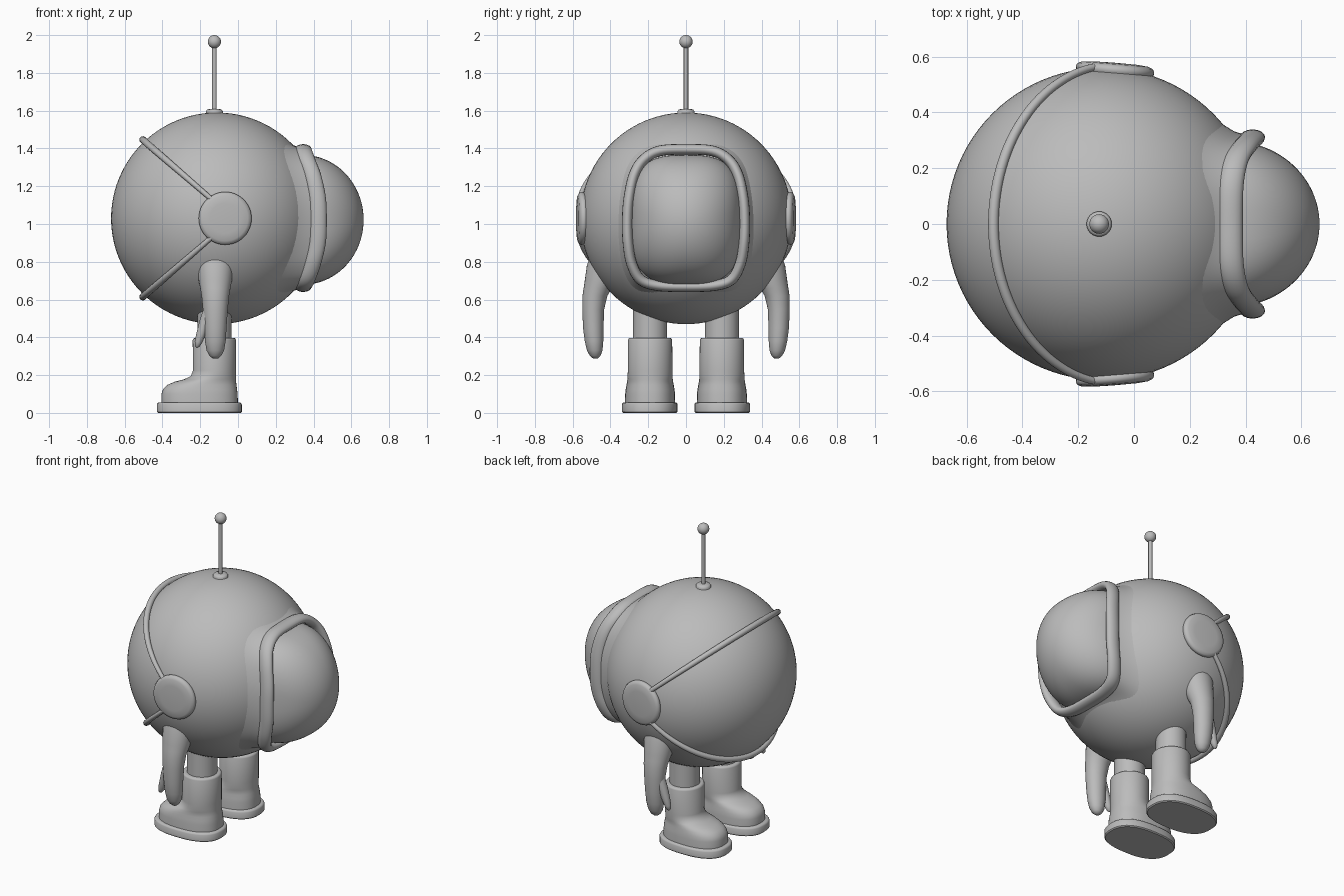
import bpy, bmesh, math
from mathutils import Vector

if "Cube" in bpy.data.objects:
    bpy.data.objects.remove(bpy.data.objects["Cube"])

grey = bpy.data.materials.new("mid grey")
grey.diffuse_color = (0.5, 0.5, 0.5, 1)
grey.use_nodes = True
grey.node_tree.nodes["Principled BSDF"].inputs["Base Color"].default_value = grey.diffuse_color
C = Vector((-0.112, 0, 1.03))   # body centre
R = 0.56


def finish(name, bm, angle=40):
    bmesh.ops.recalc_face_normals(bm, faces=bm.faces)
    me = bpy.data.meshes.new(name)
    bm.to_mesh(me)
    bm.free()
    me.materials.append(grey)
    me.shade_smooth()
    me.set_sharp_from_angle(angle=math.radians(angle))
    ob = bpy.data.objects.new(name, me)
    bpy.context.collection.objects.link(ob)
    return ob


def loft(name, rings, closed=False, caps=True, angle=40):
    """Skin a list of equal-sized rings of points."""
    bm = bmesh.new()
    vs = [[bm.verts.new(p) for p in r] for r in rings]
    n = len(vs[0])
    for i in range(len(vs) if closed else len(vs) - 1):
        a, b = vs[i], vs[(i + 1) % len(vs)]
        for j in range(n):
            k = (j + 1) % n
            bm.faces.new((a[j], a[k], b[k], b[j]))
    if caps and not closed:
        bm.faces.new(vs[0])
        bm.faces.new(vs[-1])
    return finish(name, bm, angle)


def power(v, n):
    return math.copysign(abs(v) ** (2 / n), v)


def oval(cx, cy, z, rx, ry, n=2, steps=48):
    """Horizontal superellipse ring."""
    pts = []
    for i in range(steps):
        t = 2 * math.pi * i / steps
        pts.append((cx + rx * power(math.cos(t), n), cy + ry * power(math.sin(t), n), z))
    return pts


def tube(name, path, radii, sides=16):
    """Round tube along a path with its own radius at each point."""
    rings = []
    path = [Vector(p) for p in path]
    for i, p in enumerate(path):
        d = (path[min(i + 1, len(path) - 1)] - path[max(i - 1, 0)]).normalized()
        u = d.cross(Vector((1, 0, 0.3))).normalized()
        w = d.cross(u)
        rings.append([p + radii[i] * (u * math.cos(a) + w * math.sin(a))
                      for a in (2 * math.pi * k / sides for k in range(sides))])
    return loft(name, rings, angle=60)


def ball(name, c, r, seg=64):
    bm = bmesh.new()
    bmesh.ops.create_uvsphere(bm, u_segments=seg, v_segments=seg // 2, radius=r)
    bmesh.ops.translate(bm, verts=bm.verts, vec=c)
    return finish(name, bm)


# Round body
ball("body", C, R, 96)

# Visor rim path: right half from top to bottom, smoothed and mirrored
half = [(.345, 0, 1.395), (.348, .14, 1.387), (.365, .225, 1.34), (.395, .275, 1.26),
        (.42, .302, 1.14), (.425, .311, 1.02), (.42, .307, .90), (.395, .288, .79),
        (.365, .24, .705), (.348, .15, .674), (.345, 0, .668)]
ctrl = [Vector(p) for p in half] + [Vector((x, -y, z)) for x, y, z in half[-2:0:-1]]
path = []
for i in range(len(ctrl)):
    p0, p1, p2, p3 = (ctrl[(i + k - 1) % len(ctrl)] for k in range(4))
    for s in range(6):
        t = s / 6
        path.append(0.5 * (2 * p1 + (p2 - p0) * t + (2 * p0 - 5 * p1 + 4 * p2 - p3) * t * t
                           + (3 * p1 - p0 - 3 * p2 + p3) * t ** 3))

# Rim: oval section swept around the path
rings = []
for i, p in enumerate(path):
    d = path[(i + 1) % len(path)] - path[i - 1]
    out = Vector((0, -d.z, d.y)).normalized()
    rings.append([p + out * 0.028 * math.cos(a) + Vector((0.045 * math.sin(a), 0, 0))
                  for a in (2 * math.pi * k / 16 for k in range(16))])
loft("visor_rim", rings, closed=True, angle=60)

# Socket: blends the body into the rim
base, mid, top = [], [], []
for p in path:
    q = Vector((0, p.y, p.z - C.z))
    b = q * 1.18
    b.x = C.x + math.sqrt(max(R * R - b.y ** 2 - b.z ** 2, 0)) - 0.008
    base.append(b + Vector((0, 0, C.z)))
    m = q * 1.07
    m.x = b.x * 0.55 + p.x * 0.45
    mid.append(m + Vector((0, 0, C.z)))
    top.append(p.copy())
loft("visor_socket", [base, mid, top], caps=False, angle=60)

# Visor dome: squarish at the rim, round at the tip
rings = []
for i in range(25):
    t = math.radians(89.5) * i / 24
    n = 3 - math.sin(t)
    rings.append([(0.345 + 0.32 * math.sin(t), y * math.cos(t), 1.022 + z * math.cos(t))
                  for y, z, _ in oval(0, 0, 0, 0.298, 0.343, n, 64)])
loft("visor_dome", rings)

# Antenna
loft("antenna_base", [oval(-.125, 0, z, r, r) for z, r in
                      ((1.57, .045), (1.597, .045), (1.606, .038), (1.61, .02))])
loft("antenna_rod", [oval(-.125, 0, z, .012, .012, 2, 20) for z in (1.58, 1.95)])
ball("antenna_tip", Vector((-.125, 0, 1.965)), 0.035, 32)

# Head straps: upper and lower arcs behind the body
for name, s in (("upper_strap", 1), ("lower_strap", -1)):
    pts, rad = [], []
    for i in range(65):
        a = math.radians(-84 + 168 * i / 64)
        r = 0.57
        pts.append((-.073 - .756 * r * math.cos(a), r * math.sin(a),
                    1.03 + s * (.043 + .654 * r * math.cos(a))))
        rad.append(0.012 + 0.007 * math.cos(a))
    tube(name, pts, rad)

for side, s in (("left", 1), ("right", -1)):
    # Ear disc with rounded edge, slightly tilted
    prof = [(.50, .125), (.535, .132), (.545, .139), (.555, .14), (.565, .136), (.573, .12), (.577, .08), (.578, .01)]
    rings = []
    for y, r in prof:
        rings.append([(-.068 + x, s * (y - 0.08 * x), 1.03 + z)
                      for x, z, _ in oval(0, 0, 0, r, r)])
    loft(side + "_ear_disc", rings, angle=60)

    # Arm: z, y centre, y radius, x radius
    arm = [(.84, .42, .085, .098), (.78, .435, .09, .097), (.70, .452, .084, .088),
           (.66, .467, .075, .08), (.62, .482, .066, .073), (.55, .491, .058, .066),
           (.45, .491, .054, .059), (.38, .487, .049, .055), (.33, .483, .041, .046),
           (.302, .481, .028, .031), (.288, .48, .012, .014)]
    loft(side + "_arm", [oval(-.12, s * y, z, rx, ry, 2, 32) for z, y, ry, rx in arm], angle=60)

    # Thumb behind the hand
    tube(side + "_thumb",
         [(-.15, s * .49, .54), (-.175, s * .488, .48), (-.195, s * .486, .42),
          (-.21, s * .485, .375), (-.217, s * .485, .352), (-.219, s * .485, .345)],
         [.035, .03, .025, .02, .012, .003])

    # Leg
    loft(side + "_leg", [oval(-.125, s * .19, z, .09, .09) for z in (.36, .60)])

    # Boot: z, toe x, heel x, half width, squareness
    boot = [(.04, -.405, .0, .133, 2.4), (.10, -.405, -.002, .132, 2.4), (.125, -.397, -.005, .129, 2.4),
            (.148, -.375, -.008, .125, 2.3), (.165, -.335, -.01, .122, 2.2), (.178, -.285, -.01, .12, 2.1),
            (.195, -.25, -.01, .119, 2), (.225, -.238, -.01, .118, 2), (.385, -.24, -.01, .117, 2),
            (.394, -.236, -.014, .113, 2), (.397, -.228, -.022, .105, 2)]
    loft(side + "_boot", [oval((a + b) / 2, s * .19, z, (b - a) / 2, w, n)
                          for z, a, b, w, n in boot], angle=60)

    # Sole with rounded edges
    loft(side + "_sole", [oval(-.205, s * .192, z, .225 - i, .148 - i, 2.5)
                          for z, i in ((0, .006), (.006, 0), (.045, 0), (.052, .004), (.056, .012))])
